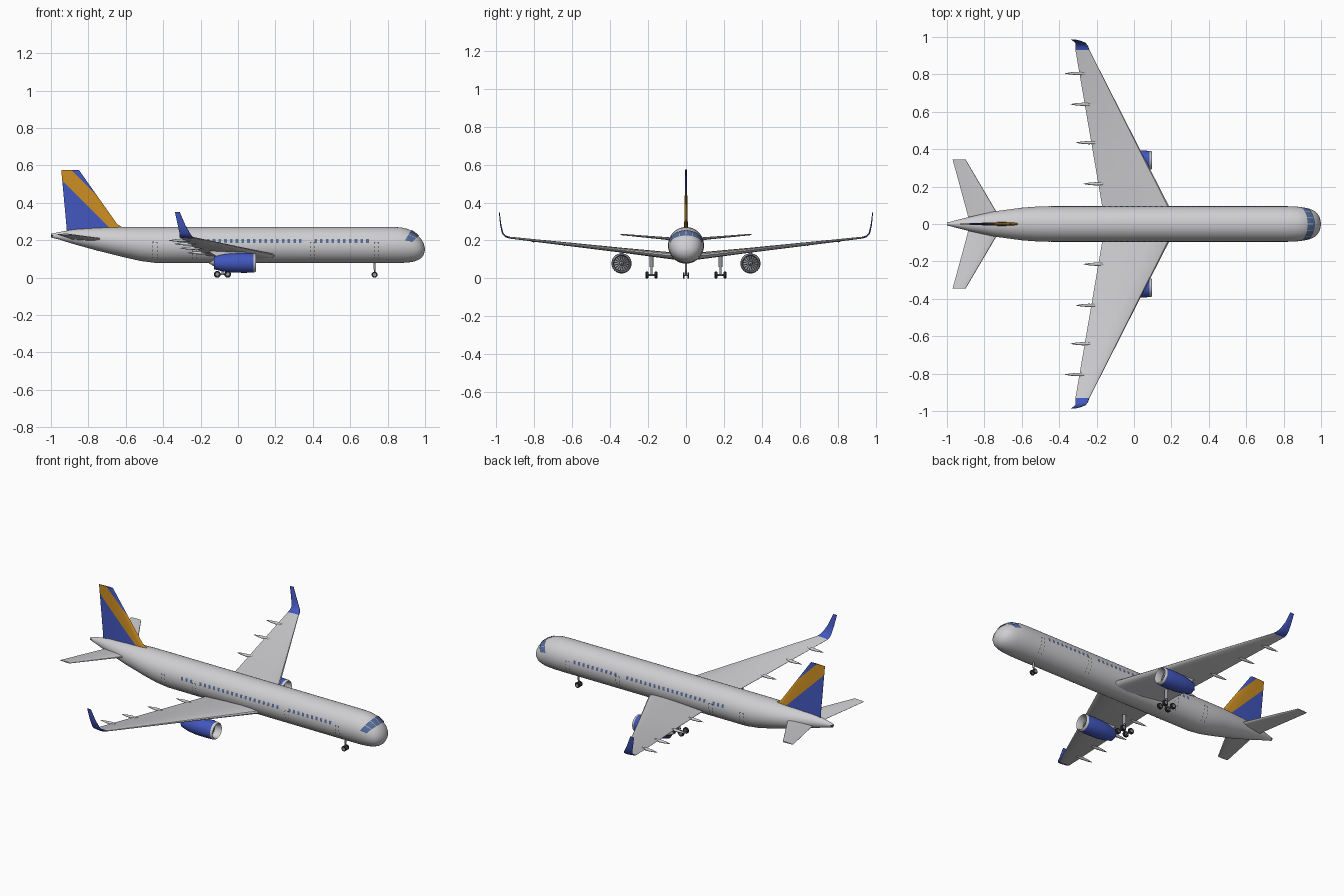
import bpy, bmesh, math
from mathutils import Vector

cube = bpy.data.objects.get("Cube")
if cube:
    bpy.data.objects.remove(cube, do_unlink=True)


def material(name, rgb):
    m = bpy.data.materials.new(name)
    m.use_nodes = True
    m.diffuse_color = (*rgb, 1)
    m.node_tree.nodes["Principled BSDF"].inputs["Base Color"].default_value = (*rgb, 1)
    return m


GREY = material("light grey paint", (0.62, 0.62, 0.64))
BLUE = material("blue paint", (0.055, 0.095, 0.52))
ORANGE = material("orange paint", (0.60, 0.27, 0.017))
GLASS = material("window blue", (0.09, 0.15, 0.32))
DARK = material("dark rubber", (0.03, 0.03, 0.035))
STEEL = material("steel", (0.30, 0.31, 0.33))


def add(name, verts, faces, mats, rule=None, cuts=(), recalc=True):
    """Make an object; rule(centre) picks the material index of each face."""
    bm = bmesh.new()
    vs = [bm.verts.new(v) for v in verts]
    for f in faces:
        bm.faces.new([vs[i] for i in f])
    bmesh.ops.remove_doubles(bm, verts=bm.verts, dist=1e-6)
    for co, no in cuts:
        bmesh.ops.bisect_plane(bm, geom=bm.verts[:] + bm.edges[:] + bm.faces[:],
                               plane_co=co, plane_no=no)
    if recalc:
        bmesh.ops.recalc_face_normals(bm, faces=bm.faces)
    for f in bm.faces:
        f.smooth = True
        if rule:
            f.material_index = rule(f.calc_center_median())
    me = bpy.data.meshes.new(name)
    bm.to_mesh(me)
    bm.free()
    me.set_sharp_from_angle(angle=math.radians(35))
    for m in mats:
        me.materials.append(m)
    ob = bpy.data.objects.new(name, me)
    bpy.context.collection.objects.link(ob)
    return ob


def skin(name, rings, mats, rule=None, cuts=()):
    """Bridge equal rings of points and cap both ends."""
    n = len(rings[0])
    verts = [p for r in rings for p in r]
    faces = [(k * n + i, k * n + (i + 1) % n, (k + 1) * n + (i + 1) % n, (k + 1) * n + i)
             for k in range(len(rings) - 1) for i in range(n)]
    faces += [tuple(range(n)), tuple(range(len(verts) - n, len(verts)))]
    return add(name, verts, faces, mats, rule, cuts)


def lathe(name, profile, loc, mats, axis="x", rule=None, n=32):
    """Revolve (distance along axis, radius) points."""
    x, y, z = loc
    rings = []
    for a, r in profile:
        ring = []
        for i in range(n):
            c, s = r * math.cos(math.tau * i / n), r * math.sin(math.tau * i / n)
            ring.append({"x": (x + a, y + c, z + s), "y": (x + c, y + a, z + s),
                         "z": (x + c, y + s, z + a)}[axis])
        rings.append(ring)
    return skin(name, rings, mats, rule)


HALF_FOIL = [(0, 0), (.02, .22), (.1, .42), (.3, .5), (.6, .36), (1, .04)]
FOIL = HALF_FOIL + [(u, -t) for u, t in reversed(HALF_FOIL[1:])]


def foil_ring(le, te, thick, y, z, normal):
    return [(le + (te - le) * u, y + normal[0] * t * thick, z + normal[1] * t * thick)
            for u, t in FOIL]


# Fuselage stations: x, top, bottom, half width
BODY = [(-1, .235, .215, .006), (-.96, .243, .205, .018), (-.88, .258, .180, .038),
        (-.75, .267, .144, .067), (-.6, .271, .107, .087), (-.52, .271, .089, .093),
        (-.44, .271, .079, .095), (.82, .271, .078, .095), (.87, .269, .079, .093),
        (.91, .260, .081, .088), (.94, .243, .086, .081), (.965, .223, .095, .070),
        (.982, .203, .107, .055), (.994, .180, .125, .033), (1, .155, .147, .004)]


def body_point(x, ang, lift=0.0):
    for a, b in zip(BODY, BODY[1:]):
        if x <= b[0]:
            f = (x - a[0]) / (b[0] - a[0])
            top, bot, w = (p + (q - p) * f for p, q in zip(a[1:], b[1:]))
            break
    return (x + (lift if x > .88 else 0), (w + lift) * math.sin(ang),
            (top + bot) / 2 + ((top - bot) / 2 + lift) * math.cos(ang))


skin("fuselage", [[body_point(s[0], math.tau * i / 64) for i in range(64)] for s in BODY], [GREY])
lathe("tail_exhaust", [(0, .008), (.02, .011)], (-1.0, 0, .225), [DARK], n=16)


def patches(name, boxes, mat, lift=.0015, bend=0.0):
    """Thin panels following the fuselage: (x0, x1, angle0, angle1) in degrees."""
    verts, faces, n = [], [], 5
    for x0, x1, a0, a1 in boxes:
        base = len(verts)
        for i in range(n):
            for j in range(n):
                deg = a0 + (a1 - a0) * j / (n - 1)
                x = x0 + (x1 - x0) * i / (n - 1) - bend * (deg / 75) ** 2
                verts.append(body_point(x, math.radians(deg), lift))
        faces += [(base + i * n + j, base + (i + 1) * n + j, base + (i + 1) * n + j + 1,
                   base + i * n + j + 1) for i in range(n - 1) for j in range(n - 1)]
    return add(name, verts, faces, [mat], recalc=False)


def both(boxes):
    return boxes + [(x0, x1, -a1, -a0) for x0, x1, a0, a1 in boxes]


# Cabin windows in three runs between the doors
runs = [(-.315, 3), (-.19, 18), (.415, 10)]
window_x = [start + .0308 * k for start, count in runs for k in range(count)]
patches("cabin_windows", both([(x - .007, x + .007, 71, 83) for x in window_x]), GLASS)

# Cockpit panes wrap around the nose
patches("cockpit_windows", both([(.925, .965, a, a + 23) for a in (1, 26, 51)]), GLASS,
        lift=.003, bend=.037)

# Dashed door outlines
dashes = []
for x in (-.457, -.247, .385, .727):
    for k in range(5):
        a = 80 + k * 13
        dashes += [(x + d, x + d + .003, a, a + 6) for d in (0, .024)]
    dashes += [(x + .002, x + .009, 80, 82), (x + .016, x + .025, 80, 82)]
patches("door_outlines", both(dashes), DARK)

# Fin with a diagonal stripe, cut where x + z is constant
FIN = [(.235, -.59, -.916, .022), (.268, -.615, -.917, .020), (.285, -.645, -.918, .019),
       (.575, -.85, -.945, .008)]
skin("tail_fin", [foil_ring(le, te, t, 0, z, (1, 0)) for z, le, te, t in FIN], [BLUE, ORANGE],
     rule=lambda c: 1 if -.42 < c.x + c.z < -.317 else 0,
     cuts=[(Vector((d, 0, 0)), Vector((1, 0, 1))) for d in (-.42, -.317)])

# Wing stations: y, z, leading x, trailing x, thickness, cant in degrees
WING = [(0, .112, .236, -.155, .040, 0), (.1, .122, .185, -.171, .036, 4),
        (.34, .149, .062, -.212, .026, 6), (.93, .215, -.238, -.313, .010, 10),
        (.952, .222, -.246, -.313, .009, 32), (.967, .238, -.257, -.313, .008, 58),
        (.977, .28, -.281, -.322, .007, 78), (.985, .35, -.311, -.337, .004, 85)]
NACELLE = [(.05, .001), (.05, .040), (.088, .040), (.097, .045), (.093, .049), (.083, .051),
           (.04, .053), (-.03, .052), (-.08, .046), (-.128, .034), (-.128, .028), (-.11, .026),
           (-.11, .001)]


def nacelle_rule(c):
    r = math.hypot(abs(c.y) - .34, c.z - .079)
    if c.x < .055 and r < .03:
        return 2
    return 0 if c.x > .084 or (c.x > .05 and r < .043) else 1


def wheel(name, x, y, r, w):
    lathe(name, [(-w * .45, r * .5), (-w * .5, r * .55), (-w * .5, r * .85), (-w * .3, r),
                 (w * .3, r), (w * .5, r * .85), (w * .5, r * .55), (w * .45, r * .5)],
          (x, y, r), [DARK, STEEL], axis="y", n=24,
          rule=lambda c: 1 if math.hypot(c.x - x, c.z - r) < r * .54 else 0)


for side, s in (("front", -1), ("back", 1)):
    # Wing and blue upturned tip
    rings = []
    for y, z, le, te, t, cant in WING:
        a = math.radians(cant)
        rings.append(foil_ring(le, te, t, s * y, z, (-s * math.sin(a), math.cos(a))))
    skin(side + "_wing", rings, [GREY, BLUE], rule=lambda c: 1 if abs(c.y) > .93 else 0)

    # Tailplane
    skin(side + "_tailplane",
         [foil_ring(le, te, t, s * y, z, (0, 1)) for y, z, le, te, t in
          ((0, .203, -.695, -.88, .018), (.06, .207, -.732, -.892, .016),
           (.345, .232, -.90, -.97, .007))], [GREY])

    # Flap track fairings
    for k, (y, tail) in enumerate(((.215, -.27), (.435, -.31), (.64, -.34), (.805, -.37))):
        lathe(f"{side}_flap_fairing_{k + 1}",
              [(0, .001), (.03, .006), (.07, .009), (.10, .007), (.13, .001)],
              (tail, s * y, .109 + .112 * y), [GREY], n=16)

    # Engine: cowling, fan blades, spinner, exhaust cone, pylon
    ey, ez = s * .34, .079
    lathe(side + "_engine_cowling", NACELLE, (0, ey, ez), [GREY, BLUE, DARK], rule=nacelle_rule, n=40)
    lathe(side + "_fan_disc", [(.05, .039), (.052, .039)], (0, ey, ez), [DARK])
    lathe(side + "_fan_spinner", [(.051, .012), (.062, .008), (.07, .001)], (0, ey, ez), [STEEL], n=20)
    lathe(side + "_exhaust_cone", [(-.112, .022), (-.13, .017), (-.156, .002)], (0, ey, ez), [STEEL], n=24)
    verts, faces = [], []
    for k in range(16):
        for r, d, x in ((.010, 0, .054), (.038, -.07, .0535), (.038, .13, .057), (.010, .2, .056)):
            a = math.tau * k / 16 + d
            verts.append((x, ey + r * math.cos(a), ez + r * math.sin(a)))
        faces.append(tuple(range(4 * k, 4 * k + 4)))
    add(side + "_fan_blades", verts, faces, [STEEL], recalc=False)
    skin(side + "_pylon", [foil_ring(le, te, .016, ey, z, (1, 0)) for z, le, te in
                           ((.105, .06, -.10), (.13, .045, -.14), (.15, .02, -.16))], [GREY])

    # Main gear: leg, bogie beam, axles and four wheels
    gx, gy = -.083, s * .182
    lathe(side + "_main_leg", [(.015, .006), (.06, .006), (.06, .010), (.135, .010)],
          (gx, gy, 0), [STEEL], axis="z", n=16)
    lathe(side + "_bogie_beam", [(-.03, .005), (.03, .005)], (gx, gy, .018), [STEEL], n=12)
    for label, x in (("fore", gx + .028), ("aft", gx - .028)):
        lathe(f"{side}_{label}_axle", [(-.024, .004), (.024, .004)], (x, gy, .018), [STEEL], axis="y", n=12)
        for which, o in (("outer", .023), ("inner", -.023)):
            wheel(f"{side}_{label}_{which}_wheel", x, gy + s * o, .018, .015)
    wheel(side + "_nose_wheel", .73, s * .012, .016, .010)

# Nose gear leg and axle
lathe("nose_leg", [(.012, .004), (.045, .004), (.045, .006), (.10, .006)], (.73, 0, 0), [STEEL], axis="z", n=16)
lathe("nose_axle", [(-.014, .003), (.014, .003)], (.73, 0, .016), [STEEL], axis="y", n=12)
